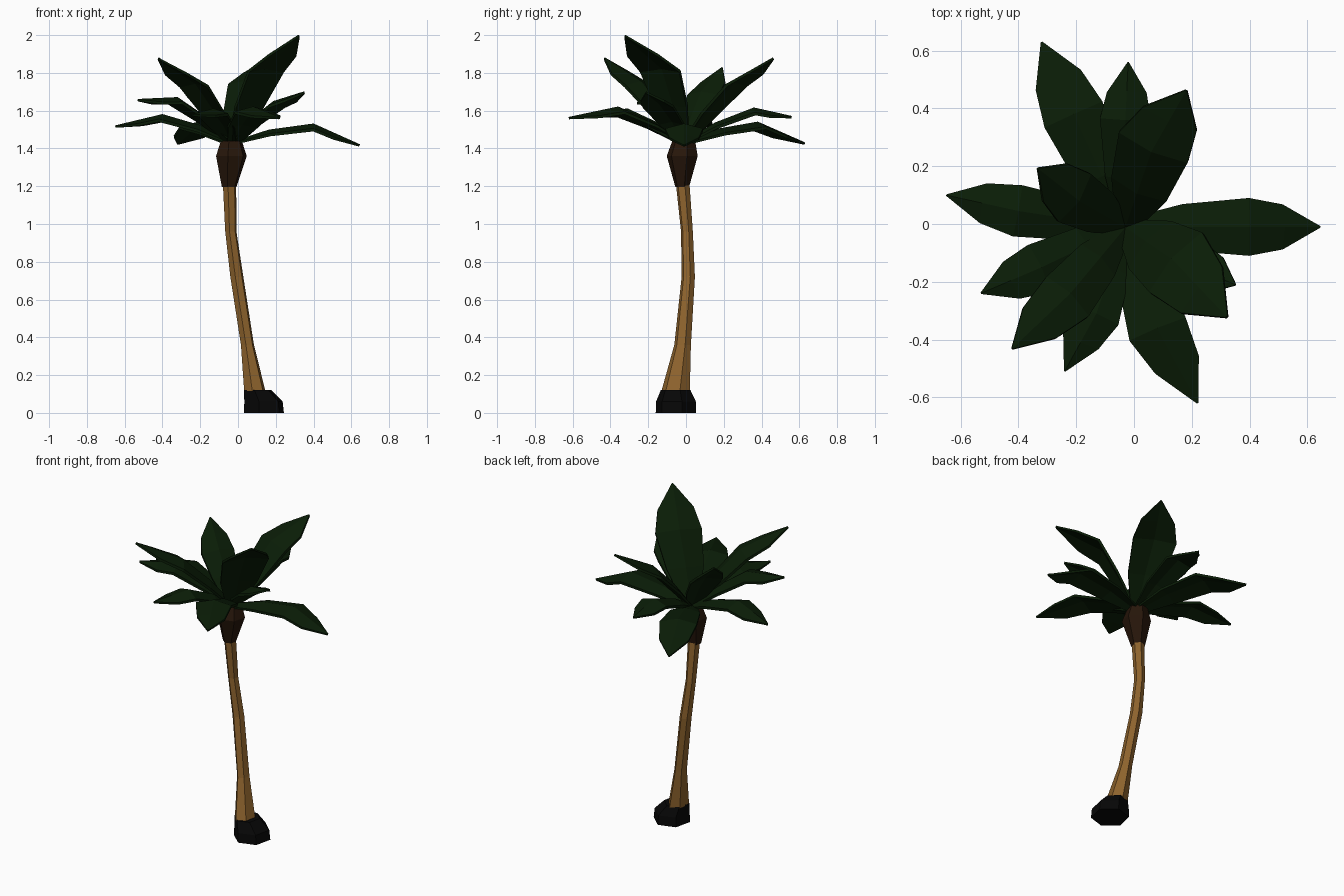
import bpy, bmesh, math
from mathutils import Vector


def material(name, rgb):
    m = bpy.data.materials.new(name)
    m.diffuse_color = (*rgb, 1)
    return m


BARK = material("bark", (0.27, 0.125, 0.026))
HUSK = material("husk", (0.020, 0.008, 0.003))
SOIL = material("soil", (0.002, 0.002, 0.002))
GREEN = material("green", (0.003, 0.012, 0.002))


def loft(name, rings, mat):
    """Skin a list of closed vertex rings and cap both ends."""
    bm = bmesh.new()
    loops = [[bm.verts.new(p) for p in ring] for ring in rings]
    for a, b in zip(loops, loops[1:]):
        for i in range(len(a)):
            j = (i + 1) % len(a)
            bm.faces.new((a[i], a[j], b[j], b[i]))
    bm.faces.new(loops[0][::-1])
    bm.faces.new(loops[-1])
    bmesh.ops.recalc_face_normals(bm, faces=bm.faces)
    me = bpy.data.meshes.new(name)
    bm.to_mesh(me)
    bm.free()
    me.materials.append(mat)
    ob = bpy.data.objects.new(name, me)
    bpy.context.collection.objects.link(ob)
    return ob


def ring(x, y, z, rx, ry, sides=6, turn=0.3):
    return [(x + rx * math.cos(turn + math.tau * i / sides),
             y + ry * math.sin(turn + math.tau * i / sides), z) for i in range(sides)]


# Curved trunk, bulb under the crown, and root clump
loft("trunk", [ring(*s) for s in (
    (0.089, -0.055, 0.115, 0.059, 0.077),
    (0.050, -0.018, 0.36, 0.036, 0.045), (-0.006, 0.012, 0.72, 0.036, 0.036),
    (-0.038, 0.005, 0.96, 0.031, 0.032), (-0.045, -0.018, 1.22, 0.037, 0.037))], BARK)
loft("crown_bulb", [ring(*s) for s in (
    (-0.047, -0.02, 1.195, 0.040, 0.037), (-0.035, -0.02, 1.36, 0.085, 0.084),
    (-0.035, -0.012, 1.44, 0.058, 0.062))], HUSK)
loft("root_clump", [ring(*s) for s in (
    (0.137, -0.053, 0.0, 0.111, 0.110), (0.135, -0.053, 0.06, 0.106, 0.108),
    (0.103, -0.055, 0.122, 0.076, 0.080))], SOIL)

# Leaves: bend point, tip, half width
LEAVES = [
    ((0.40, -0.01, 1.53), (0.645, -0.01, 1.42), 0.100),
    ((0.06, 0.25, 1.76), (0.18, 0.46, 1.88), 0.130),
    ((0.13, -0.12, 1.83), (0.32, -0.32, 2.00), 0.138),
    ((0.19, -0.14, 1.65), (0.35, -0.21, 1.70), 0.090),
    ((0.08, -0.36, 1.62), (0.22, -0.62, 1.565), 0.105),
    ((-0.13, -0.31, 1.61), (-0.24, -0.51, 1.58), 0.085),
    ((-0.21, 0.38, 1.54), (-0.32, 0.63, 1.43), 0.110),
    ((-0.03, 0.36, 1.615), (-0.02, 0.56, 1.57), 0.088),
    ((-0.40, 0.045, 1.58), (-0.65, 0.10, 1.52), 0.090),
    ((-0.32, -0.15, 1.67), (-0.53, -0.24, 1.66), 0.090),
    ((-0.22, -0.24, 1.755), (-0.42, -0.43, 1.88), 0.100),
    ((-0.19, 0.08, 1.70), (-0.33, 0.19, 1.83), 0.100)]
HEART = Vector((-0.03, -0.012, 1.435))

for n, (bend, tip, half) in enumerate(LEAVES, 1):
    bend, tip = Vector(bend), Vector(tip)
    lower = HEART.lerp(bend, 0.45) + Vector((0, 0, 0.02))
    path = [HEART, lower, bend, bend.lerp(tip, 0.5), tip]
    side = (tip - HEART).cross(Vector((0, 0, 1))).normalized()
    rings = []
    for i, (w, t) in enumerate(zip((0.3, 0.8, 1, 0.78, 0.03),
                                   (0.01, 0.015, 0.016, 0.014, 0.010))):
        p = path[i]
        along = (path[min(i + 1, 4)] - path[max(i - 1, 0)]).normalized()
        up = side.cross(along).normalized()
        s = side * half * w
        drop = up * 0.024 * w
        # roof-shaped section with a ridge along the middle
        rings.append([p + s - drop, p + up * 0.002, p - s - drop,
                      p - s - drop - up * t, p - up * t, p + s - drop - up * t])
    loft(f"leaf_{n}", rings, GREEN)
